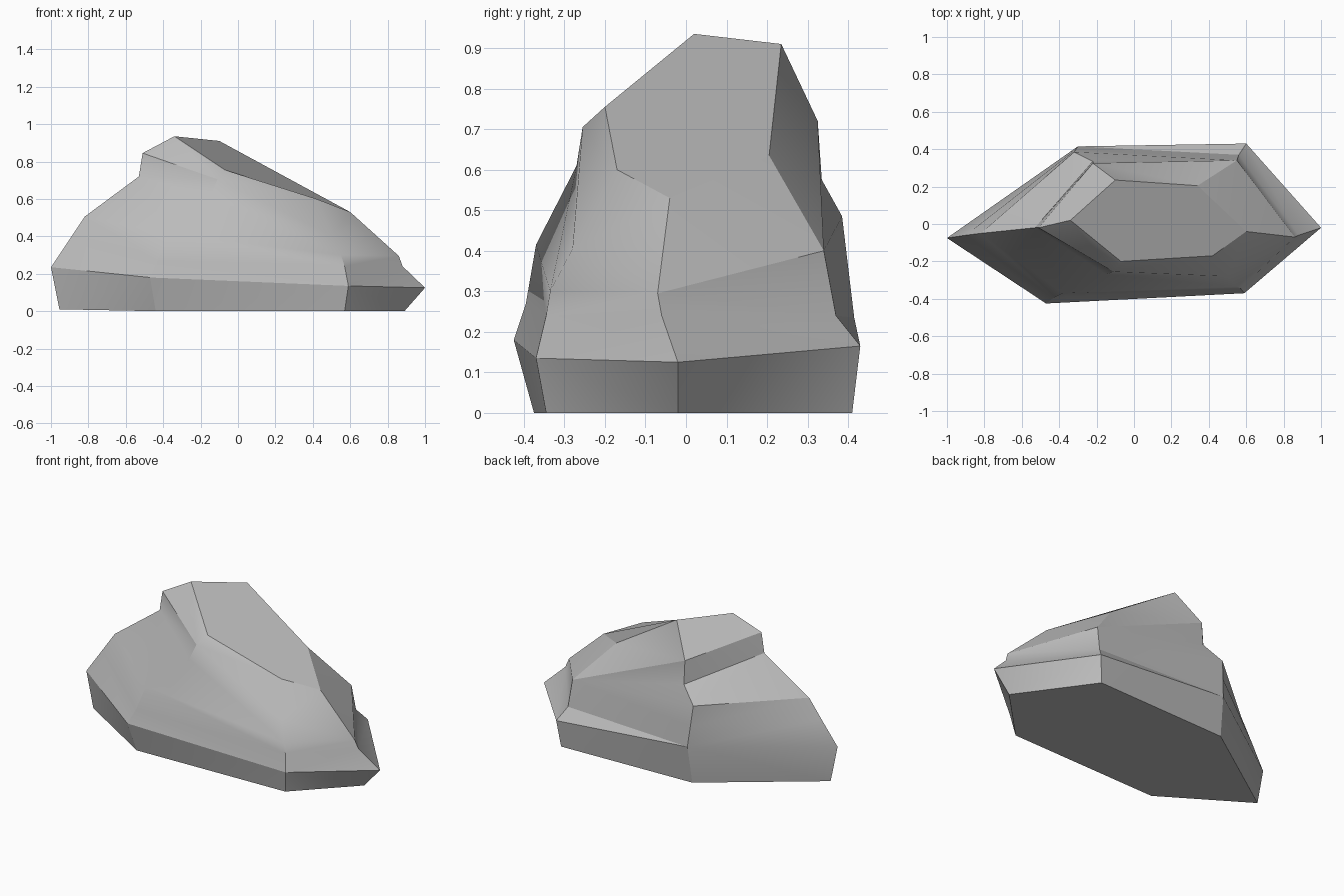
import bpy
import bmesh
import math

# Remove the default object
default_object = bpy.data.objects.get("Cube")
if default_object:
    bpy.data.objects.remove(default_object, do_unlink=True)

# Plain stone material
stone = bpy.data.materials.new("stone_grey")
stone.use_nodes = True
stone_colour = (0.5, 0.5, 0.5, 1)
stone.diffuse_color = stone_colour
principled = stone.node_tree.nodes.get("Principled BSDF")
principled.inputs["Base Color"].default_value = stone_colour
principled.inputs["Roughness"].default_value = 0.9

# Six-cornered strata, listed left tip, front pair, right tip, back pair
right_ledge = (.86, -.07, .295)
back_ledge = (.55, .34, .4)
front_ledge = (.5, -.28, .405)
strata = {
    "foot": [(-.955, -.07, .01), (-.44, -.375, 0), (.57, -.345, 0),
             (.89, -.02, 0), (.58, .41, 0), (-.31, .38, 0)],
    "rim": [(-1, -.075, .235), (-.47, -.425, .18), (.59, -.37, .135),
            (1, -.02, .125), (.6, .43, .165), (-.3, .415, .235)],
    "low_band": [(-.9, -.06, .385), (-.43, -.395, .27), (.57, -.345, .24),
                 (.88, -.06, .24), (.56, .37, .24), (-.31, .4, .36)],
    "shoulder": [(-.82, -.05, .505), (-.38, -.37, .415), (.55, -.335, .3),
                 right_ledge, back_ledge, (-.32, .385, .485)],
    "step_bottom": [(-.53, -.02, .72), (-.15, -.27, .61), front_ledge,
                    right_ledge, back_ledge, (-.22, .335, .575)],
    "step_top": [(-.51, -.02, .845), (-.11, -.255, .705), front_ledge,
                 right_ledge, back_ledge, (-.22, .325, .72)],
    "plateau": [(-.34, .02, .935), (-.07, -.2, .755), (.42, -.17, .6),
                (.6, -.04, .53), (.34, .205, .635), (-.1, .235, .91)],
}


def bridge(mesh, lower, upper):
    """Join two corner loops with a band of faces."""
    count = len(lower)
    for i in range(count):
        j = (i + 1) % count
        mesh.faces.new((lower[i], lower[j], upper[j], upper[i]))


# Stack the strata and close the base and the plateau
mesh = bmesh.new()
loops = [[mesh.verts.new(corner) for corner in loop] for loop in strata.values()]
for lower, upper in zip(loops, loops[1:]):
    bridge(mesh, lower, upper)
mesh.faces.new(list(reversed(loops[0])))
mesh.faces.new(loops[-1])

# Pinch the step shut where its corners meet
bmesh.ops.remove_doubles(mesh, verts=mesh.verts, dist=0.001)
bmesh.ops.triangulate(mesh, faces=[f for f in mesh.faces if len(f.verts) == 4],
                      quad_method='SHORT_EDGE')
bmesh.ops.recalc_face_normals(mesh, faces=mesh.faces)

# Finished rock
rock_data = bpy.data.meshes.new("rock")
mesh.to_mesh(rock_data)
mesh.free()
rock_data.materials.append(stone)
rock = bpy.data.objects.new("rock", rock_data)
bpy.context.collection.objects.link(rock)

# Soft facets with crisp creases
bpy.ops.object.select_all(action='DESELECT')
rock.select_set(True)
bpy.context.view_layer.objects.active = rock
bpy.ops.object.shade_smooth_by_angle(angle=math.radians(30))
